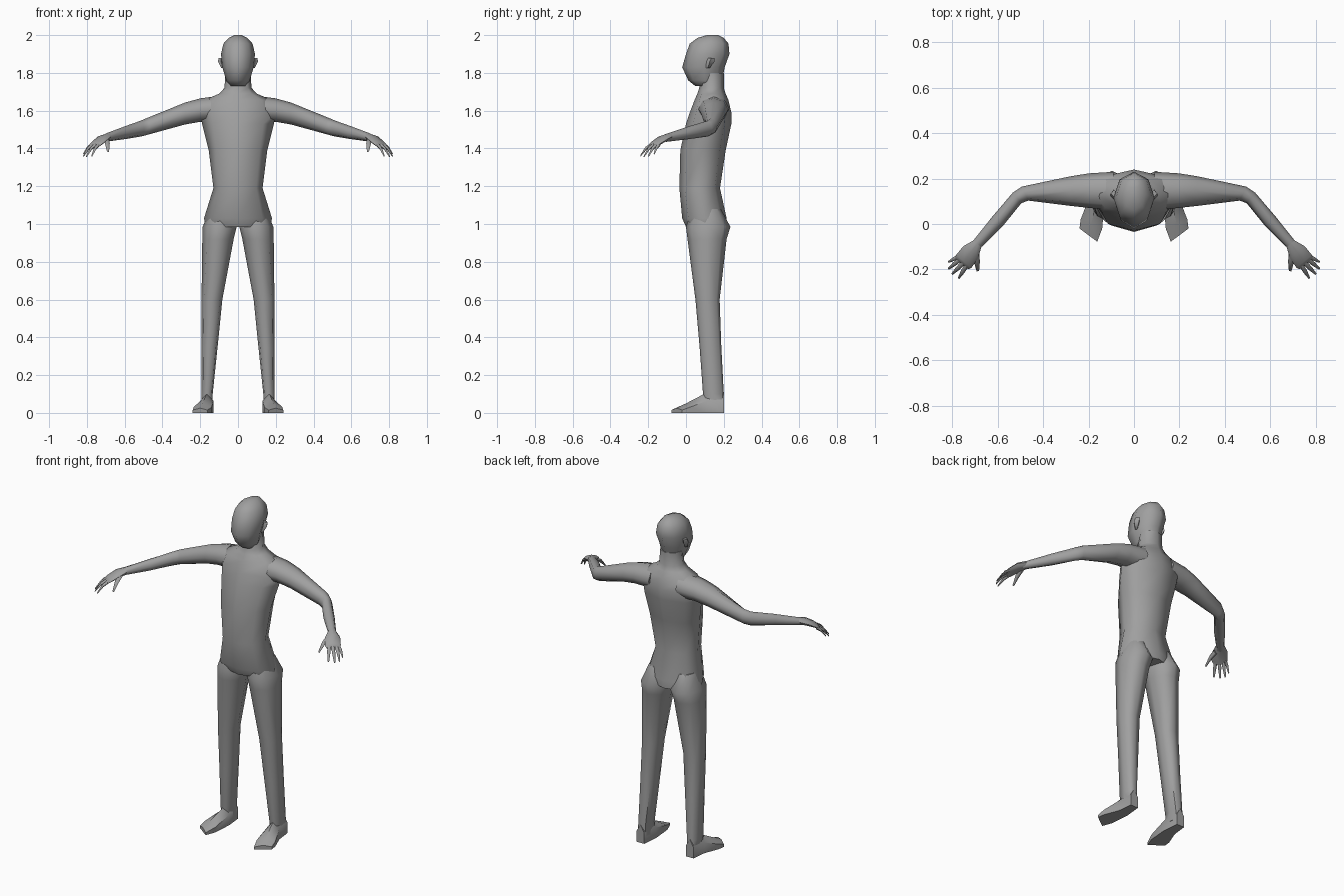
import bpy, bmesh, math
from mathutils import Vector

if "Cube" in bpy.data.objects:
    bpy.data.objects.remove(bpy.data.objects["Cube"], do_unlink=True)

grey = bpy.data.materials.new("mid grey")
grey.use_nodes = True
COLOUR = (0.35, 0.35, 0.35, 1)
grey.diffuse_color = COLOUR
grey.node_tree.nodes["Principled BSDF"].inputs["Base Color"].default_value = COLOUR


def ring(centre, u, v, sides=8, corner=1.0):
    """Points round an ellipse; corner pushes the diagonals out or in."""
    pts = []
    for i in range(sides):
        a = math.tau * i / sides
        k = corner if i % 2 else 1.0
        pts.append(Vector(centre) + k * (math.cos(a) * Vector(u) + math.sin(a) * Vector(v)))
    return pts


def loft(name, rings, mirror=False, angle=60):
    """Skin a list of rings, cap both ends and smooth."""
    bm = bmesh.new()
    loops = [[bm.verts.new(p) for p in r] for r in rings]
    n = len(loops[0])
    for a, b in zip(loops, loops[1:]):
        for i in range(n):
            bm.faces.new((a[i], a[(i + 1) % n], b[(i + 1) % n], b[i]))
    bm.faces.new(loops[0][::-1])
    bm.faces.new(loops[-1])
    bmesh.ops.recalc_face_normals(bm, faces=bm.faces)
    mesh = bpy.data.meshes.new(name)
    bm.to_mesh(mesh)
    bm.free()
    mesh.materials.append(grey)
    ob = bpy.data.objects.new(name, mesh)
    bpy.context.collection.objects.link(ob)
    bpy.ops.object.select_all(action="DESELECT")
    bpy.context.view_layer.objects.active = ob
    ob.select_set(True)
    bpy.ops.object.shade_smooth_by_angle(angle=math.radians(angle))
    if mirror:
        ob.modifiers.new("Mirror", "MIRROR").use_mirror_merge = False
    return ob


def level(z, front, back, half, x=0, corner=1.0):
    """Horizontal ring given its front and back depth and half width."""
    return ring((x, (front + back) / 2, z), (half, 0, 0), (0, (back - front) / 2, 0), 8, corner)


def limb(x, y, z, turn, half, tall, sides=8, corner=1.0):
    """Upright ring across a limb heading at an angle in plan."""
    t = math.radians(turn)
    return ring((x, y, z), (-math.sin(t) * half, math.cos(t) * half, 0), (0, 0, tall), sides, corner)


# Torso, from hips up to the neck
loft("torso", [
    level(0.985, 0.0, 0.215, 0.17),
    level(1.03, -0.02, 0.215, 0.18, corner=1.02),
    level(1.19, -0.035, 0.18, 0.13, corner=1.05),
    level(1.39, -0.03, 0.21, 0.155, corner=1.05),
    level(1.53, 0.0, 0.24, 0.19),
    level(1.59, 0.02, 0.24, 0.2),
    level(1.655, 0.045, 0.225, 0.18),
    level(1.69, 0.06, 0.21, 0.1),
    level(1.72, 0.07, 0.2, 0.072),
    level(1.8, 0.075, 0.2, 0.066)])

# Head with a forward pointed face
loft("head", [
    level(1.73, 0.05, 0.17, 0.045),
    level(1.76, 0.012, 0.19, 0.062),
    level(1.83, -0.02, 0.205, 0.083, corner=0.98),
    level(1.9, 0.0, 0.23, 0.09),
    level(1.955, 0.02, 0.225, 0.077),
    level(1.985, 0.06, 0.2, 0.05),
    level(2.0, 0.11, 0.17, 0.02)])

# Ears
loft("ears", [
    ring((0.08, 0.115, 1.825), (0.008, 0, 0), (0, 0.01, 0), 4),
    ring((0.09, 0.13, 1.86), (0.016, -0.004, 0), (0, 0.022, 0), 4),
    ring((0.088, 0.135, 1.88), (0.014, 0, 0), (0, 0.016, 0), 4)], mirror=True)

# Legs
loft("legs", [
    level(1.08, 0.03, 0.185, 0.06, 0.09),
    level(0.985, 0.0, 0.235, 0.09, 0.097),
    level(0.92, 0.008, 0.215, 0.083, 0.106),
    level(0.6, 0.05, 0.178, 0.055, 0.138, 1.08),
    level(0.35, 0.072, 0.187, 0.042, 0.15, 1.12),
    level(0.1, 0.09, 0.2, 0.029, 0.163, 1.15),
    level(0.04, 0.1, 0.2, 0.029, 0.163, 1.15)], mirror=True)


# Feet, flat soled and turned outward
def foot_ring(inner, outer, top):
    (xa, ya), (xb, yb) = inner, outer
    xm, ym = (xa + xb) / 2, (ya + yb) / 2
    return [Vector(p) for p in ((xa, ya, 0), (xb, yb, 0), (xb, yb, top * 0.6),
                                (xm, ym, top), (xa, ya, top * 0.6))]


loft("feet", [
    foot_ring((0.14, 0.2), (0.19, 0.2), 0.11),
    foot_ring((0.13, 0.1), (0.2, 0.11), 0.105),
    foot_ring((0.14, -0.02), (0.235, 0.02), 0.05),
    foot_ring((0.162, -0.078), (0.24, -0.02), 0.025)], mirror=True, angle=45)

# Arms, bent forward at the elbow
loft("arms", [
    limb(0.09, 0.145, 1.61, 0, 0.085, 0.07),
    limb(0.2, 0.147, 1.603, 0, 0.076, 0.062),
    limb(0.28, 0.145, 1.585, 0, 0.065, 0.058),
    limb(0.48, 0.134, 1.517, -25, 0.034, 0.045),
    limb(0.515, 0.115, 1.505, -38, 0.03, 0.042),
    limb(0.6, 0.013, 1.483, -49, 0.031, 0.034),
    limb(0.69, -0.087, 1.46, -49, 0.023, 0.023),
    limb(0.705, -0.105, 1.455, -49, 0.026, 0.02)], mirror=True)

# Palms
loft("palms", [
    limb(0.69, -0.087, 1.462, -50, 0.023, 0.021),
    limb(0.72, -0.125, 1.45, -50, 0.042, 0.019),
    limb(0.75, -0.165, 1.425, -50, 0.044, 0.013),
    limb(0.76, -0.175, 1.415, -50, 0.038, 0.01)], mirror=True)


# Fingers and thumb, each bending down to a narrow tip
def digit(name, root, tip, thick):
    root, tip = Vector(root), Vector(tip)
    run = tip - root
    turn = math.degrees(math.atan2(run.y, run.x))
    knuckle = root.lerp(tip, 0.5) + Vector((0, 0, 0.01))
    loft(name, [limb(*p, turn, thick * k, thick * k, 6)
                for p, k in ((root, 1), (knuckle, 0.9), (tip, 0.4))], mirror=True)


digit("little_fingers", (0.772, -0.142, 1.42), (0.818, -0.168, 1.372), 0.009)
digit("ring_fingers", (0.768, -0.157, 1.42), (0.818, -0.198, 1.36), 0.01)
digit("middle_fingers", (0.755, -0.173, 1.42), (0.802, -0.222, 1.358), 0.01)
digit("index_fingers", (0.738, -0.183, 1.42), (0.773, -0.24, 1.362), 0.01)
digit("thumbs", (0.695, -0.13, 1.445), (0.688, -0.208, 1.385), 0.014)
